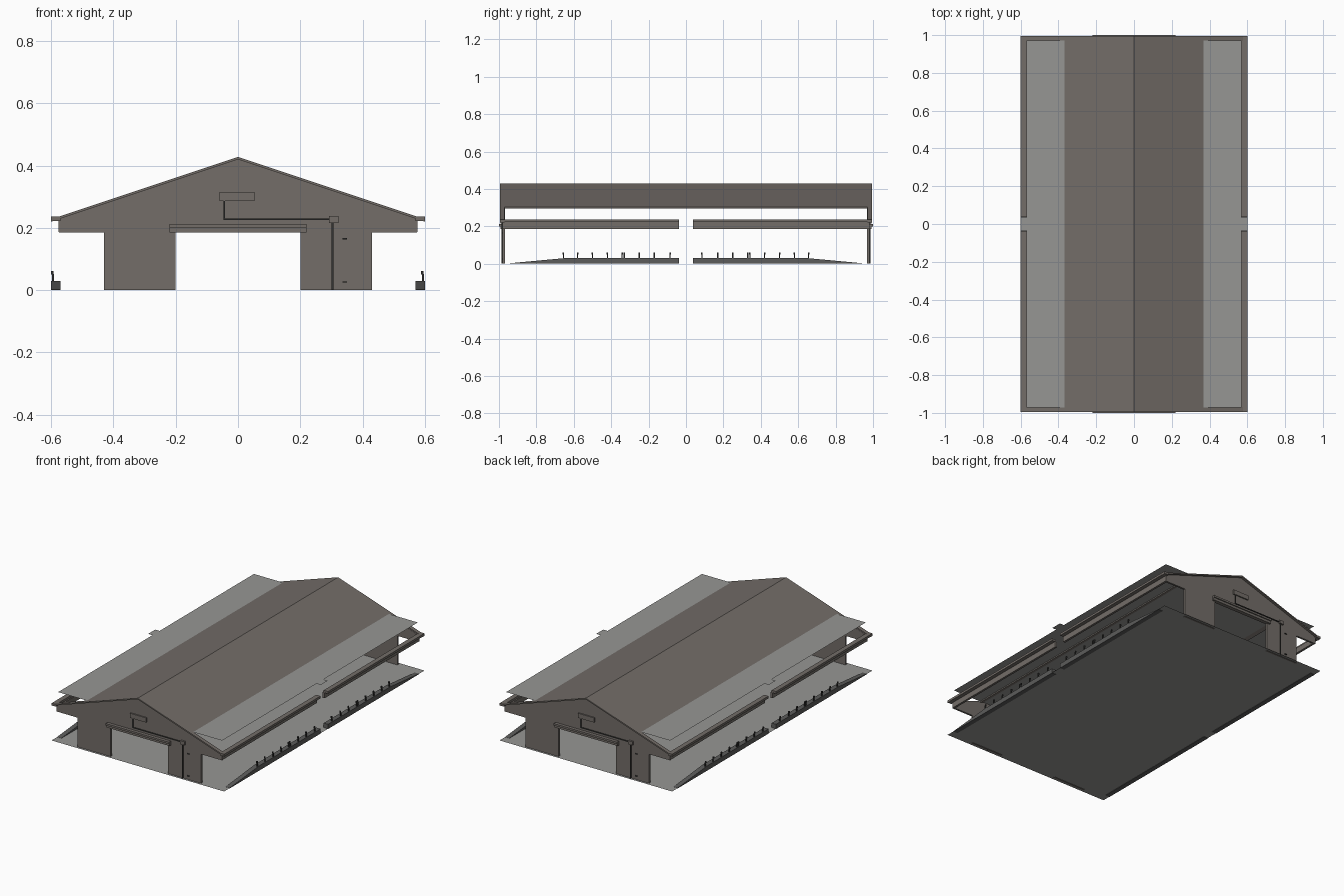
import bpy, math
from mathutils import Vector

if "Cube" in bpy.data.objects:
    bpy.data.objects.remove(bpy.data.objects["Cube"])


def material(name, rgb):
    m = bpy.data.materials.new(name)
    m.diffuse_color = (*[(c / 255 / 12.92 if c < 10 else ((c / 255 + .055) / 1.055) ** 2.4) for c in rgb], 1)
    m.use_nodes = True
    m.node_tree.nodes["Principled BSDF"].inputs["Base Color"].default_value = m.diffuse_color
    return m


WARM = material("warm grey", (115, 109, 104))
LIGHT = material("light concrete", (150, 150, 148))
STEEL = material("steel grey", (92, 92, 91))
DARK = material("dark grey", (52, 52, 51))


def mesh(name, verts, faces, mat):
    me = bpy.data.meshes.new(name)
    me.from_pydata(verts, [], faces)
    me.materials.append(mat)
    ob = bpy.data.objects.new(name, me)
    bpy.context.collection.objects.link(ob)
    return ob


def prism(name, profile, axis, a, b, mat):
    """Extrude a 2D outline along x or y, from a to b."""
    def put(p, t):
        return (p[0], t, p[1]) if axis == 'y' else (t, p[0], p[1])
    n = len(profile)
    verts = [put(p, a) for p in profile] + [put(p, b) for p in profile]
    faces = [tuple(range(n)), tuple(range(2 * n - 1, n - 1, -1))]
    faces += [(i, i + n, (i + 1) % n + n, (i + 1) % n) for i in range(n)]
    ob = mesh(name, verts, faces, mat)
    import bmesh
    bm = bmesh.new()
    bm.from_mesh(ob.data)
    bmesh.ops.recalc_face_normals(bm, faces=bm.faces)
    bm.to_mesh(ob.data)
    bm.free()
    return ob


def box(name, x, y, z, mat):
    return prism(name, [(x[0], z[0]), (x[1], z[0]), (x[1], z[1]), (x[0], z[1])], 'y', y[0], y[1], mat)


def roof_z(x):
    return .428 - abs(x) / 3


# Floor slab and flat ceiling sheet with a tab at each side gap
mesh("floor", [(-.6, -.995, .002), (.6, -.995, .002), (.6, .995, .002), (-.6, .995, .002)], [(0, 1, 2, 3)], LIGHT)
sheet = [(.57, -.972), (.57, -.035), (.6, -.035), (.6, .035), (.57, .035), (.57, .972)]
sheet += [(-x, -y) for x, y in sheet]
mesh("ceiling", [(x, y, .305) for x, y in sheet], [tuple(range(12))], LIGHT)

# Gabled roof: middle sheet, and full-width strips at both ends
T = .008
for name, w, a, b in (("main_roof", .37, -.975, .975), ("front_roof_strip", .6, -.995, -.97),
                      ("back_roof_strip", .6, .97, .995)):
    prism(name, [(-w, roof_z(w)), (0, .428), (w, roof_z(w)),
                 (w, roof_z(w) - T), (0, .428 - T), (-w, roof_z(w) - T)], 'y', a, b, WARM)

# Parts that repeat on both ends, turned half a circle about the centre
for s, end in ((1, "front"), (-1, "back")):
    def end_box(name, x, y, z, mat):
        xs, ys = sorted(s * v for v in x), sorted(s * v for v in y)
        box(end + "_" + name, xs, ys, z, mat)

    # Gable wall with a wide doorway
    e = roof_z(.575) - T
    outline = [(-.43, 0), (-.2, 0), (-.2, .185), (.2, .185), (.2, 0), (.43, 0), (.43, .185),
               (.575, .185), (.575, e), (0, .42), (-.575, e), (-.575, .185), (-.43, .185)]
    prism(end + "_wall", outline, 'y', -s * .98, -s * .968, WARM)
    # Door rail and hood
    end_box("door_rail", (-.22, .22), (-.993, -.98), (.185, .2), WARM)
    end_box("door_hood", (-.22, .22), (-1, -.98), (.2, .212), WARM)
    # Sign board, junction box and conduit
    end_box("sign_board", (-.06, .053), (-.988, -.98), (.286, .315), WARM)
    end_box("junction_box", (.292, .322), (-.992, -.98), (.216, .238), WARM)
    end_box("upper_conduit", (-.046, -.041), (-.986, -.98), (.228, .286), DARK)
    end_box("cross_conduit", (-.046, .292), (-.986, -.98), (.225, .23), DARK)
    end_box("down_conduit", (.3, .306), (-.986, -.98), (0, .216), DARK)
    # Small wall taps
    for z in (.026, .165):
        end_box("tap", (.336, .35), (-.987, -.98), (z - .002, z + .002), DARK)

# Side parts: eave beams, ramped kerbs and posts, in all four quarters
for sx, side in ((1, "right"), (-1, "left")):
    for sy, end in ((-1, "front"), (1, "back")):
        tag = f"{side}_{end}_"
        xs = sorted((sx * .57, sx * .6))
        box(tag + "eave_strip", xs, sorted((sy * .037, sy * .995)), (.222, .236), WARM)
        box(tag + "eave_beam", sorted((sx * .562, sx * .576)), sorted((sy * .037, sy * .98)), (.187, .222), WARM)
        kerb = [(.037, 0), (.94, 0), (.94, .003), (.65, .03), (.037, .03)]
        prism(tag + "kerb", [(sy * y, z) for y, z in kerb], 'x', *xs, STEEL)
        for y in (.085, .17, .25, .33, .342, .42, .5, .58, .655):
            c, d = sx * .594, sy * y
            box(tag + "post", (c - .003, c + .003), (d - .003, d + .003), (.028, .052), DARK)
            box(tag + "post_hook", (c - .006, c + .001), (d - .004, d + .004), (.05, .061), DARK)
